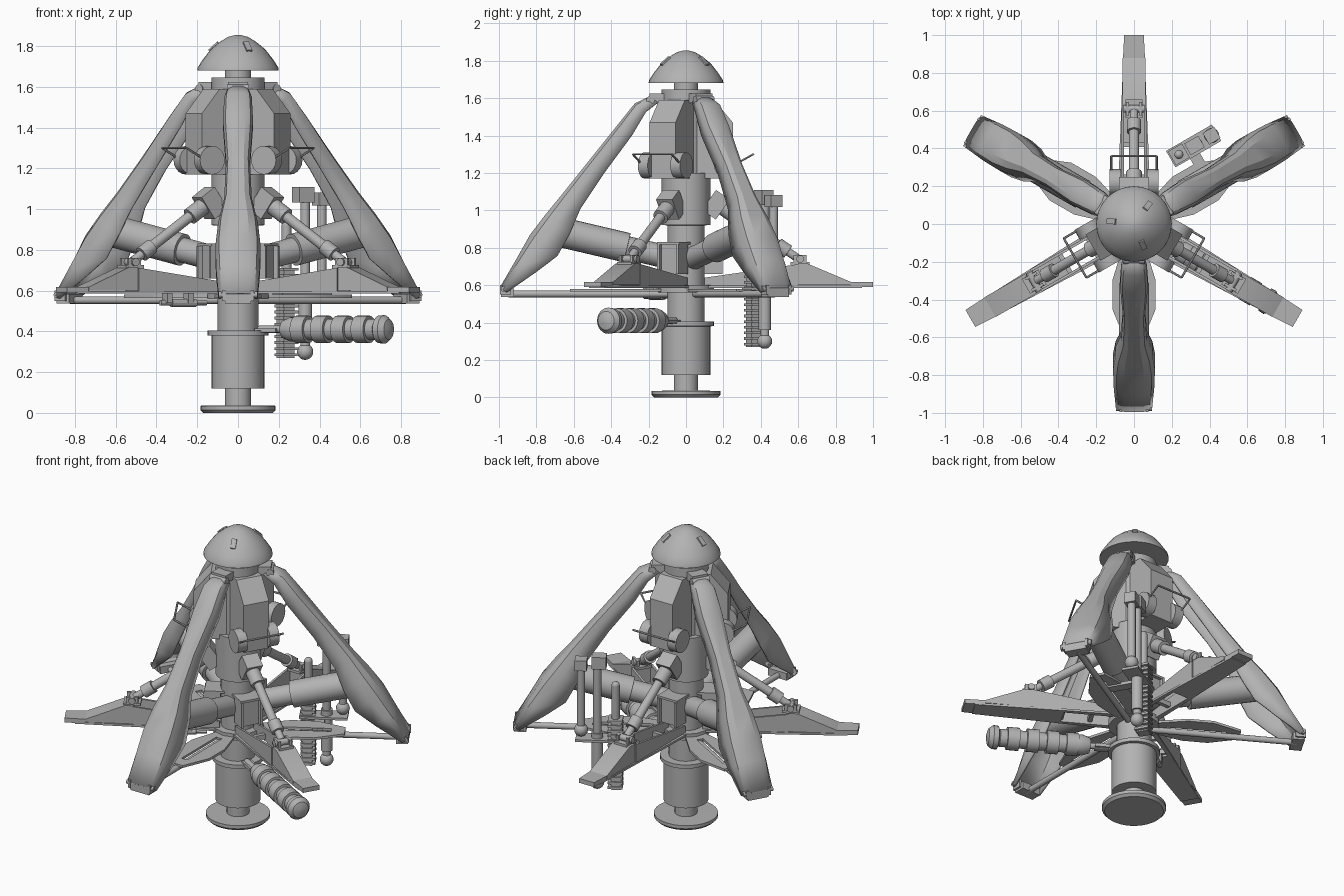
import bpy, bmesh
from math import radians, cos, sin, pi
from mathutils import Matrix, Vector

cube = bpy.data.objects.get("Cube")
if cube:
    bpy.data.objects.remove(cube, do_unlink=True)

grey = bpy.data.materials.new("light_grey_metal")
grey.use_nodes = True
GREY = (0.45, 0.45, 0.45, 1)
grey.diffuse_color = GREY
grey.node_tree.nodes["Principled BSDF"].inputs["Base Color"].default_value = GREY
parts = []


def finish(name, bm, ang=0, matrix=None):
    """Local frame: x outward, y sideways, z up; turned by ang about the mast."""
    if matrix:
        bm.transform(matrix)
    bm.transform(Matrix.Rotation(radians(ang), 4, 'Z'))
    bmesh.ops.recalc_face_normals(bm, faces=bm.faces)
    me = bpy.data.meshes.new(name)
    bm.to_mesh(me)
    bm.free()
    me.materials.append(grey)
    ob = bpy.data.objects.new(name, me)
    bpy.context.collection.objects.link(ob)
    parts.append(ob)
    return ob


def box(name, centre, size, ang=0, tilt=0):
    bm = bmesh.new()
    bmesh.ops.create_cube(bm, size=1)
    bm.transform(Matrix.Diagonal((*size, 1)))
    return finish(name, bm, ang, Matrix.Translation(centre) @ Matrix.Rotation(tilt, 4, 'Y'))


def lathe(name, profile, p, q, ang=0, seg=24):
    """Revolve (distance, radius) pairs around the line from p to q."""
    p, q = Vector(p), Vector(q)
    bm = bmesh.new()
    rings = [[bm.verts.new((r * cos(2 * pi * i / seg), r * sin(2 * pi * i / seg), d))
              for i in range(seg)] for d, r in profile]
    for a, b in zip(rings, rings[1:]):
        for i in range(seg):
            j = (i + 1) % seg
            bm.faces.new((a[i], a[j], b[j], b[i]))
    bm.faces.new(rings[0])
    bm.faces.new(rings[-1])
    turn = (q - p).to_track_quat('Z', 'Y').to_matrix().to_4x4()
    return finish(name, bm, ang, Matrix.Translation(p) @ turn)


def rod(name, p, q, r, ang=0, seg=16):
    length = (Vector(q) - Vector(p)).length
    return lathe(name, [(0, r), (length, r)], p, q, ang, seg)


def ball(name, centre, r, ang=0):
    bm = bmesh.new()
    bmesh.ops.create_uvsphere(bm, u_segments=16, v_segments=10, radius=r)
    return finish(name, bm, ang, Matrix.Translation(centre))


def prism(name, outline, axis, lo, hi, ang=0):
    """Extrude an outline along y (outline in x, z) or z (outline in x, y)."""
    def spot(a, b, c):
        return (a, c, b) if axis == 'y' else (a, b, c)
    bm = bmesh.new()
    a = [bm.verts.new(spot(*pt, lo)) for pt in outline]
    b = [bm.verts.new(spot(*pt, hi)) for pt in outline]
    bm.faces.new(a)
    bm.faces.new(b)
    for i in range(len(a)):
        j = (i + 1) % len(a)
        bm.faces.new((a[i], a[j], b[j], b[i]))
    return finish(name, bm, ang)


def mirrored(half):
    return half + [(x, -y) for x, y in reversed(half)]


# Central mast, foot and dome
UP = ((0, 0, 0), (0, 0, 1))
lathe("foot_disc", [(0, .17), (.015, .185), (.035, .185), (.036, .065), (.12, .065)], *UP, seg=32)
lathe("lower_drum", [(.12, .13), (.38, .13), (.381, .15), (.405, .15)], *UP, seg=32)
lathe("mast", [(.4, .1), (.92, .1), (.921, .13), (1.2, .13), (1.201, .1), (1.59, .1)], *UP)
lathe("top_plate", [(1.59, .13), (1.645, .13), (1.646, .065), (1.69, .065)], *UP)
lathe("dome", [(1.68, .2), (1.695, .198), (1.735, .172), (1.785, .133), (1.82, .09),
               (1.845, .05), (1.855, .012)], *UP, seg=32)
lathe("hub_ring", [(.56, .15), (.6, .15)], *UP, seg=12)
for a in (53, 173, 293):
    box("dome_slot", (.12, 0, 1.797), (.06, .03, .012), a, radians(42))

# Shell stations: outward distance, height, half width, depth
SHELL = [(.17, 1.615, .04, .045), (.27, 1.567, .062, .07), (.36, 1.455, .068, .09),
         (.52, 1.255, .053, .1), (.66, 1.08, .062, .12), (.75, .97, .092, .16),
         (.83, .865, .105, .18), (.9, .74, .102, .12), (.99, .585, .09, .04)]
INWARD = Vector((-.794, 0, -.607))
ARCH = [(1, 1), (1, .4), (.85, .13), (.5, 0), (-.5, 0), (-.85, .13), (-1, .4), (-1, 1)]


def leg_shell(ang):
    bm = bmesh.new()
    rows = [[bm.verts.new(Vector((x, w * u, z)) + INWARD * d * v) for u, v in ARCH]
            for x, z, w, d in SHELL]
    for a, b in zip(rows, rows[1:]):
        for i in range(len(ARCH) - 1):
            bm.faces.new((a[i], a[i + 1], b[i + 1], b[i]))
    ob = finish("leg_shell", bm, ang)
    mod = ob.modifiers.new("thickness", 'SOLIDIFY')
    mod.thickness = .012
    mod.offset = 0


# Three hinged legs with struts, lower rods and slotted plates
for a in (-90, 30, 150):
    leg_shell(a)
    box("leg_hinge_block", (.15, 0, 1.6), (.09, .1, .05), a)
    rod("leg_hinge_pin", (.19, -.055, 1.59), (.19, .055, 1.59), .022, a)
    lathe("leg_strut", [(0, .062), (.24, .062), (.241, .08), (.66, .08)],
          (.08, 0, .745), (.72, 0, .895), a)
    rod("lower_rod", (.1, 0, .553), (.95, 0, .553), .018, a)
    box("leg_tip_bracket", (.955, 0, .56), (.07, .13, .045), a)
    rod("leg_tip_pin", (.975, -.095, .58), (.975, .095, .58), .015, a)
    for s in (-1, 1):
        box("leg_tip_ear", (.965, s * .07, .575), (.06, .015, .05), a)
        # half of the plate, leaving a slot along the middle
        half = [(.12, .02), (.12, .06), (.3, .115), (.45, .115), (.62, .045), (.62, .02)]
        prism("slotted_plate_side", [(x, s * y) for x, y in half], 'z', .565, .58, a)
    for x in (.15, .58):
        box("slotted_plate_bridge", (x, 0, .5725), (.08, .05, .015), a)

# Three fins with actuators, equipment boxes and drums
for a in (90, 210, -30):
    prism("fin_base", mirrored([(.42, .075), (.94, .055)]), 'z', .585, .598, a)
    prism("fin_tip", mirrored([(.88, .058), (1, .052)]), 'z', .59, .618, a)
    prism("fin_slope", [(.6, .6), (.6, .715), (.65, .715), (.88, .618), (.88, .6)],
          'y', -.06, .06, a)
    for s in (-1, 1):
        prism("fin_side_rail", [(.1, .585), (.1, .64), (.6, .712), (.6, .585)],
              'y', s * .06 - .007, s * .06 + .007, a)
        rail = [(.1, .055), (.1, .085), (.44, .075), (.44, .055)]
        prism("fin_flange", [(x, s * y) for x, y in rail], 'z', .585, .598, a)
        box("actuator_foot_ear", (.61, s * .035, .735), (.07, .015, .05), a)
        box("hub_bracket_cheek", (.145, s * .06, .74), (.1, .015, .16), a)
        # equipment drum on each side of the box
        rod("equipment_drum", (.22, s * .07, 1.24), (.22, s * .13, 1.24), .07, a, 20)
        rod("handle_side", (.22, s * .12, 1.25), (.27, s * .12, 1.25), .006, a, 6)
        rod("handle_slope", (.27, s * .12, 1.25), (.36, s * .12, 1.3), .006, a, 6)
    for x in (.25, .42):
        box("fin_crossbar", (x, 0, .615), (.025, .12, .03), a)
    box("hub_bracket_plate", (.14, 0, .74), (.06, .11, .16), a)
    box("hub_cover", (.13, 0, .825), (.12, .14, .014), a)
    prism("equipment_box", [(.06, 1.17), (.25, 1.17), (.25, 1.47), (.15, 1.59), (.06, 1.59)],
          'y', -.08, .08, a)
    rod("handle_bar", (.36, -.12, 1.3), (.36, .12, 1.3), .006, a, 6)
    box("actuator_head", (.16, 0, 1.03), (.09, .1, .13), a, radians(35))
    lathe("actuator", [(0, .042), (.1, .042), (.101, .026), (.36, .026), (.361, .038),
                       (.43, .038), (.431, .022), (.49, .022)],
          (.19, 0, 1.02), (.61, 0, .735), a)
    rod("actuator_foot_pin", (.61, -.055, .74), (.61, .055, .74), .02, a)
    box("actuator_foot", (.61, 0, .717), (.1, .09, .016), a)

# Beaded boom beneath one fin
boom = [(0, .018), (.14, .018), (.141, .045), (.18, .06), (.21, .06)]
for i in range(4):
    d = .211 + i * .115
    boom += [(d, .067), (d + .07, .067), (d + .071, .052), (d + .113, .052)]
boom += [(.672, .045), (.68, .068), (.71, .07), (.735, .05), (.745, .015)]
lathe("beaded_boom", boom, (.12, 0, .41), (1, 0, .41), -30)
box("boom_mount", (.17, 0, .405), (.12, .06, .02), -30)

# Instrument rack beside one leg
TOOL = 30
rod("tall_post", (.496, .2, .32), (.496, .2, 1.06), .024, TOOL)
rod("tall_post_sleeve", (.496, .2, .36), (.496, .2, .62), .034, TOOL)
ball("tall_post_ball", (.496, .2, .3), .04, TOOL)
box("tall_post_cap", (.485, .2, 1.07), (.085, .07, .075), TOOL)
rod("short_post", (.59, .2, .65), (.59, .2, 1.04), .024, TOOL)
ball("short_post_ball", (.59, .2, .63), .04, TOOL)
box("short_post_cap", (.59, .2, 1.05), (.07, .07, .065), TOOL)
box("ribbed_core", (.385, .2, .49), (.06, .07, .44), TOOL)
for i in range(15):
    box("rib", (.39, .2, .285 + i * .03), (.085, .085, .014), TOOL)
rod("ribbed_top_rod", (.39, .2, .7), (.39, .2, .92), .024, TOOL)
ball("ribbed_top_end", (.39, .2, .92), .024, TOOL)
box("rack_shelf", (.48, .2, .58), (.28, .1, .015), TOOL)
box("rack_arm", (.46, .1, .565), (.06, .2, .02), TOOL)

# Small canister under the opposite fin
lathe("canister", [(0, .012), (.06, .012), (.061, .02), (.2, .02), (.201, .014), (.26, .014)],
      (.18, 0, .54), (.5, 0, .54), 210, 12)
for x in (.28, .4):
    box("canister_clip", (x, 0, .565), (.03, .05, .05), 210)

# Smooth the round surfaces, keep edges sharp
bpy.ops.object.select_all(action='DESELECT')
for ob in parts:
    ob.select_set(True)
bpy.context.view_layer.objects.active = parts[0]
bpy.ops.object.shade_smooth_by_angle(angle=radians(30))
